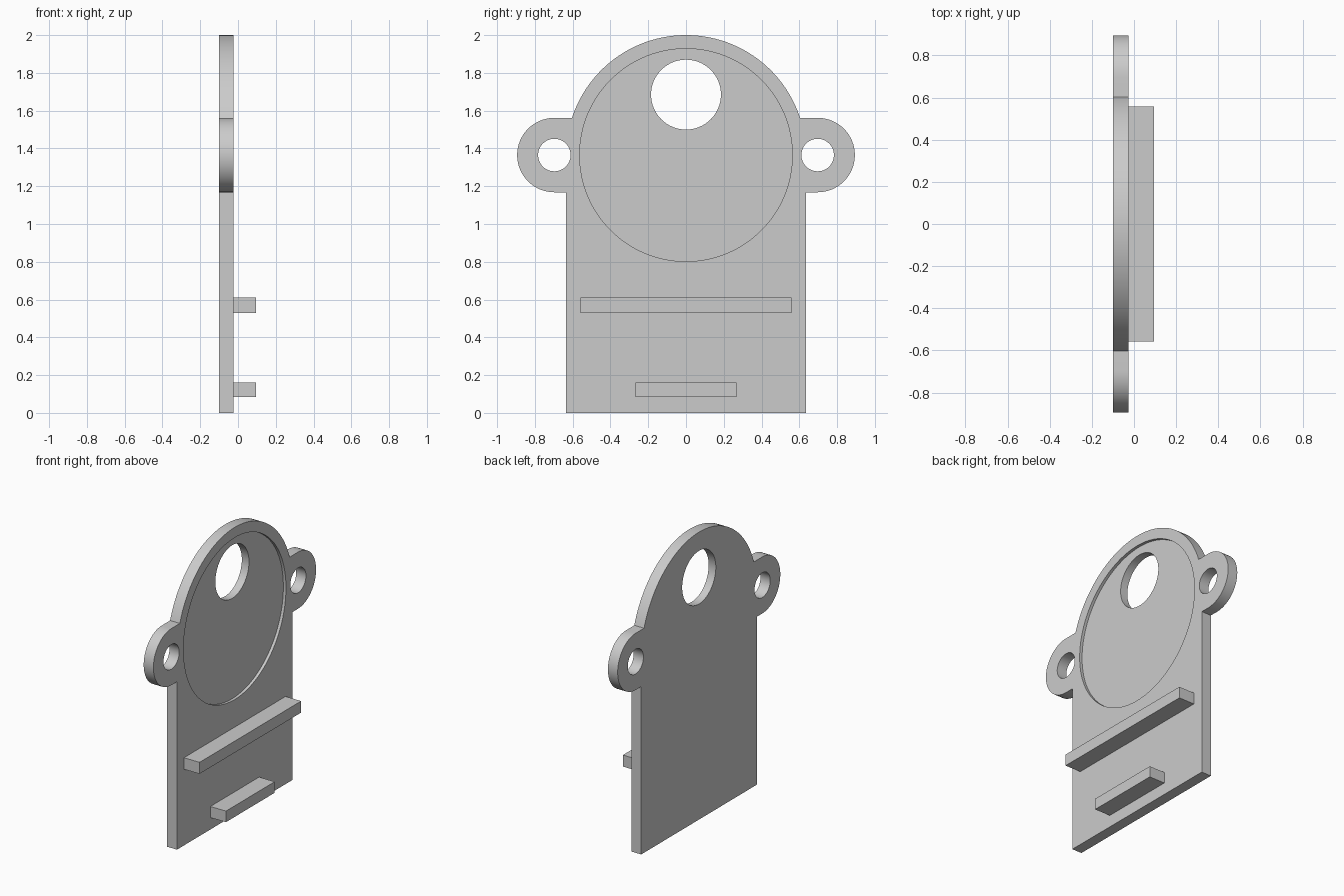
import bpy, bmesh
from math import sin, cos, pi, sqrt, acos, asin

cube = bpy.data.objects.get("Cube")
if cube:
    bpy.data.objects.remove(cube, do_unlink=True)

BACK, FACE, BAR_END = -0.1, -0.025, 0.095   # depth levels along x
RECESS = 0.02
HUB_Z, HUB_R = 1.365, 0.635                 # round head of the plate
EAR_Y, EAR_R = 0.697, 0.197                 # mounting ears

grey = bpy.data.materials.new("light grey")
grey.use_nodes = True
colour = (0.6, 0.6, 0.6, 1)
grey.diffuse_color = colour
grey.node_tree.nodes["Principled BSDF"].inputs["Base Color"].default_value = colour


def arc(cy, cz, r, start, end, steps):
    return [(cy + r * cos(start + (end - start) * i / steps),
             cz + r * sin(start + (end - start) * i / steps)) for i in range(steps + 1)]


def prism(name, outline, x0, x1):
    """Extrude a y-z outline along x."""
    bm = bmesh.new()
    face = bm.faces.new([bm.verts.new((x0, y, z)) for y, z in outline])
    grown = bmesh.ops.extrude_face_region(bm, geom=[face])
    moved = [v for v in grown["geom"] if isinstance(v, bmesh.types.BMVert)]
    bmesh.ops.translate(bm, verts=moved, vec=(x1 - x0, 0, 0))
    bmesh.ops.recalc_face_normals(bm, faces=bm.faces)
    mesh = bpy.data.meshes.new(name)
    bm.to_mesh(mesh)
    bm.free()
    mesh.materials.append(grey)
    ob = bpy.data.objects.new(name, mesh)
    bpy.context.collection.objects.link(ob)
    return ob


def cut_round(target, cy, cz, r, x0, x1, steps=64):
    """Cut a round hole or pocket and discard the cutter."""
    cutter = prism("cutter", arc(cy, cz, r, 0, 2 * pi, steps)[:-1], x0, x1)
    cutter.hide_render = True
    mod = target.modifiers.new("cut", 'BOOLEAN')
    mod.operation, mod.solver, mod.object = 'DIFFERENCE', 'EXACT', cutter
    bpy.context.view_layer.objects.active = target
    bpy.ops.object.modifier_apply(modifier=mod.name)
    bpy.data.objects.remove(cutter, do_unlink=True)


# Plate outline: right half from the bottom up, then mirrored
half = [(HUB_R, 0), (HUB_R, HUB_Z - EAR_R)]
half += arc(EAR_Y, HUB_Z, EAR_R, -pi / 2, pi / 2, 32)
half += arc(0, HUB_Z, HUB_R, asin(EAR_R / HUB_R), pi / 2, 40)
outline = half + [(-y, z) for y, z in reversed(half[:-1])]
plate = prism("back_plate", outline, BACK, FACE)

# Round pocket, main hole and ear holes
cut_round(plate, 0, HUB_Z, 0.563, FACE - RECESS, FACE + 0.1, 128)
cut_round(plate, 0, 1.685, 0.185, BACK - 0.1, FACE + 0.1)
for side in (-1, 1):
    cut_round(plate, side * EAR_Y, HUB_Z, 0.086, BACK - 0.1, FACE + 0.1)

# Ledges across the face
for name, w, z0, z1 in (("upper_ledge", 0.558, 0.53, 0.61),
                        ("lower_ledge", 0.268, 0.083, 0.16)):
    prism(name, [(-w, z0), (w, z0), (w, z1), (-w, z1)], FACE, BAR_END)

# Smooth curved walls, crisp edges
bpy.ops.object.select_all(action='DESELECT')
plate.select_set(True)
bpy.context.view_layer.objects.active = plate
bpy.ops.object.shade_smooth_by_angle(angle=pi / 6)
